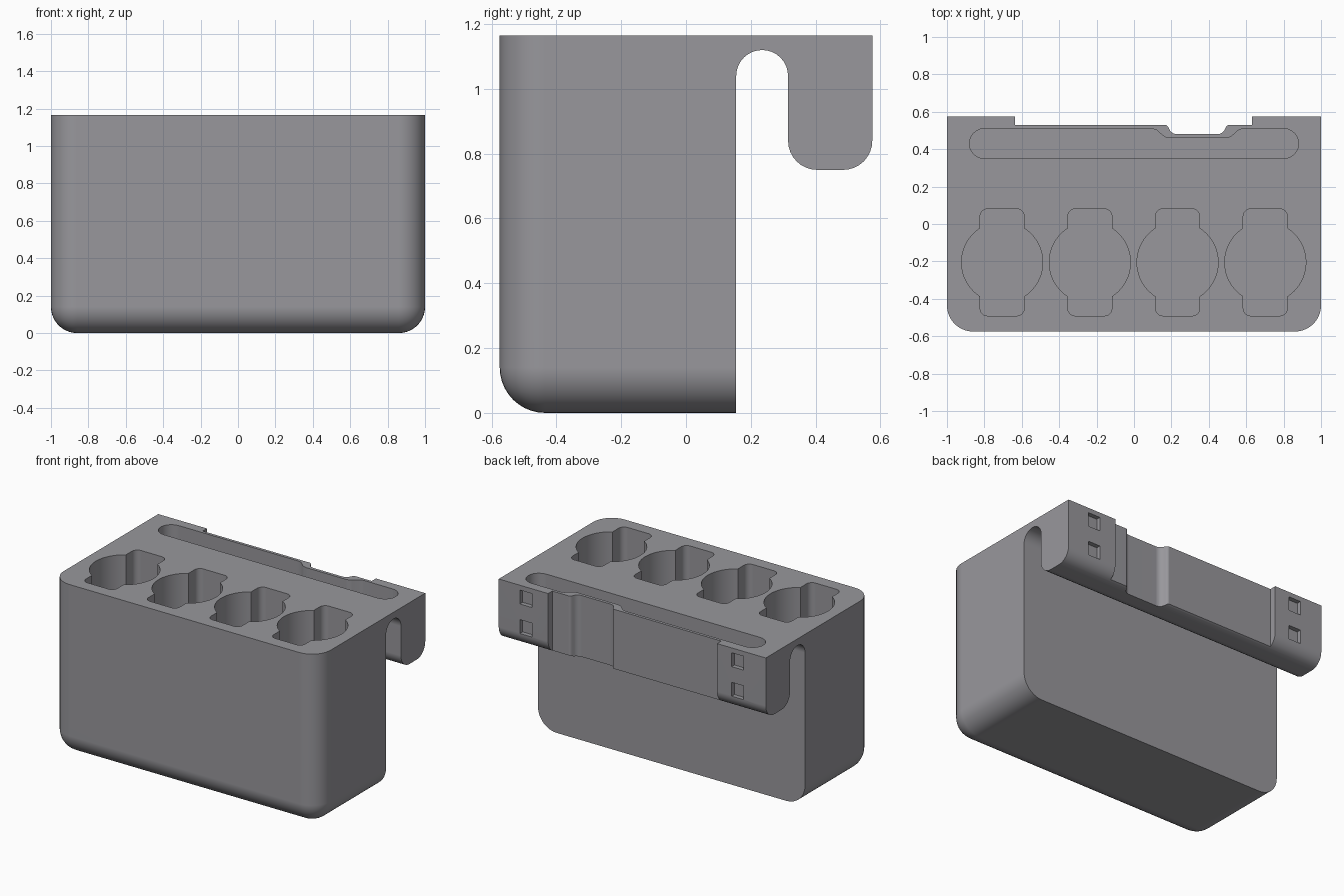
import bpy, bmesh, math
from mathutils import Vector

if "Cube" in bpy.data.objects:
    bpy.data.objects.remove(bpy.data.objects["Cube"])

TOP = 1.165     # overall height
BACK = 0.575    # half depth

grey = bpy.data.materials.new("warm_grey")
grey.diffuse_color = (0.315, 0.311, 0.333, 1)
grey.use_nodes = True
grey.node_tree.nodes["Principled BSDF"].inputs["Base Color"].default_value = grey.diffuse_color


def arc(cx, cy, r, a0, a1, n=8):
    """Points on a circular arc, angles in degrees."""
    return [(cx + r * math.cos(math.radians(a0 + (a1 - a0) * i / n)),
             cy + r * math.sin(math.radians(a0 + (a1 - a0) * i / n)))
            for i in range(n + 1)]


def finish(name, bm):
    bmesh.ops.recalc_face_normals(bm, faces=bm.faces)
    me = bpy.data.meshes.new(name)
    bm.to_mesh(me)
    bm.free()
    me.materials.append(grey)
    ob = bpy.data.objects.new(name, me)
    bpy.context.collection.objects.link(ob)
    return ob


def prism(name, outline, lo, hi, axis="z"):
    """Extrude an outline: (x, y) along z, or (y, z) along x."""
    place = (lambda p: (p[0], p[1], lo)) if axis == "z" else (lambda p: (lo, p[0], p[1]))
    step = (0, 0, hi - lo) if axis == "z" else (hi - lo, 0, 0)
    bm = bmesh.new()
    face = bm.faces.new([bm.verts.new(place(p)) for p in outline])
    ext = bmesh.ops.extrude_face_region(bm, geom=[face])
    bmesh.ops.translate(bm, vec=Vector(step),
                        verts=[v for v in ext["geom"] if isinstance(v, bmesh.types.BMVert)])
    return finish(name, bm)


def rect(x0, x1, y0, y1):
    return [(x0, y0), (x1, y0), (x1, y1), (x0, y1)]


# Main block: rounded on the front uprights and on the front and side bottom edges
bm = bmesh.new()
bmesh.ops.create_cube(bm, size=1)
for v in bm.verts:
    v.co = (v.co.x * 2, v.co.y * 2 * BACK, (v.co.z + 0.5) * TOP)
rounded = []
for e in bm.edges:
    mid = (e.verts[0].co + e.verts[1].co) / 2
    front, bottom, side = mid.y < -0.5, mid.z < 0.01, abs(mid.x) > 0.9
    if (front and side) or (bottom and (front or side)):
        rounded.append(e)
bmesh.ops.bevel(bm, geom=rounded, offset=0.14, offset_type='OFFSET',
                segments=10, profile=0.5, affect='EDGES')
holder = finish("hanging_holder", bm)

cutters = []

# Space under the rear hook: arched channel and rounded lip
void = [(0.155, -0.2)]
void += arc(0.235, 1.04, 0.08, 180, 0, 16)
void += arc(0.405, 0.84, 0.09, 180, 270)
void += arc(0.485, 0.84, 0.09, 270, 360)
void += [(0.8, 0.84), (0.8, -0.2)]
cutters.append(prism("hook_gap", void, -1.2, 1.2, "x"))

# Shallow recess across the back of the hook, with a deeper filleted notch
recess = [(-0.635, 0.8), (-0.635, 0.53)]
recess += arc(0.165, 0.51, 0.02, 90, 20, 4)
recess += arc(0.23, 0.525, 0.045, 200, 270, 5)
recess += arc(0.445, 0.525, 0.045, 270, 340, 5)
recess += arc(0.51, 0.51, 0.02, 160, 90, 4)
recess += [(0.63, 0.53), (0.63, 0.8)]
cutters.append(prism("back_recess", recess, 0.5, 1.4))

# Long slot in the hook, stepping around the notch
slot = arc(0.80, 0.43, 0.08, -90, 90, 12)
slot += [(0.585, 0.51), (0.56, 0.503), (0.525, 0.472), (0.51, 0.463), (0.485, 0.459),
         (0.195, 0.459), (0.17, 0.463), (0.155, 0.472), (0.12, 0.503), (0.095, 0.51)]
slot += arc(-0.80, 0.43, 0.08, 90, 270, 12)
cutters.append(prism("long_slot", slot, 0.80, 1.4))

# Four round wells with a rounded tab at front and back
R, HW, HL, C = 0.217, 0.118, 0.286, 0.04
meet = math.degrees(math.acos(HW / R))
half = arc(0, 0, R, -meet, meet, 20)
half += arc(HW - C, HL - C, C, 0, 90, 6) + arc(C - HW, HL - C, C, 90, 180, 6)
well = half + arc(0, 0, R, 180 - meet, 180 + meet, 20)
well += arc(C - HW, C - HL, C, 180, 270, 6) + arc(HW - C, C - HL, C, 270, 360, 6)
for i in range(4):
    cx = -0.705 + i * 0.469
    cutters.append(prism("well", [(x + cx, y - 0.205) for x, y in well], 0.12, 1.4))

# Small square pockets on the back ends of the hook
for sx in (-0.79, 0.797):
    for z in (0.885, 1.085):
        cutters.append(prism("square_pocket", rect(sx - 0.045, sx + 0.045, 0.545, 0.7),
                             z - 0.047, z + 0.047))

# Cut everything out of the block
bpy.context.view_layer.objects.active = holder
for cutter in cutters:
    mod = holder.modifiers.new("cut", 'BOOLEAN')
    mod.operation = 'DIFFERENCE'
    mod.solver = 'EXACT'
    mod.object = cutter
    bpy.ops.object.modifier_apply(modifier=mod.name)
    bpy.data.objects.remove(cutter)

# Smooth rounded surfaces, crisp edges
bpy.ops.object.select_all(action='DESELECT')
holder.select_set(True)
bpy.ops.object.shade_smooth_by_angle(angle=math.radians(30))
weighted = holder.modifiers.new("weighted_normals", 'WEIGHTED_NORMAL')
weighted.keep_sharp = True
